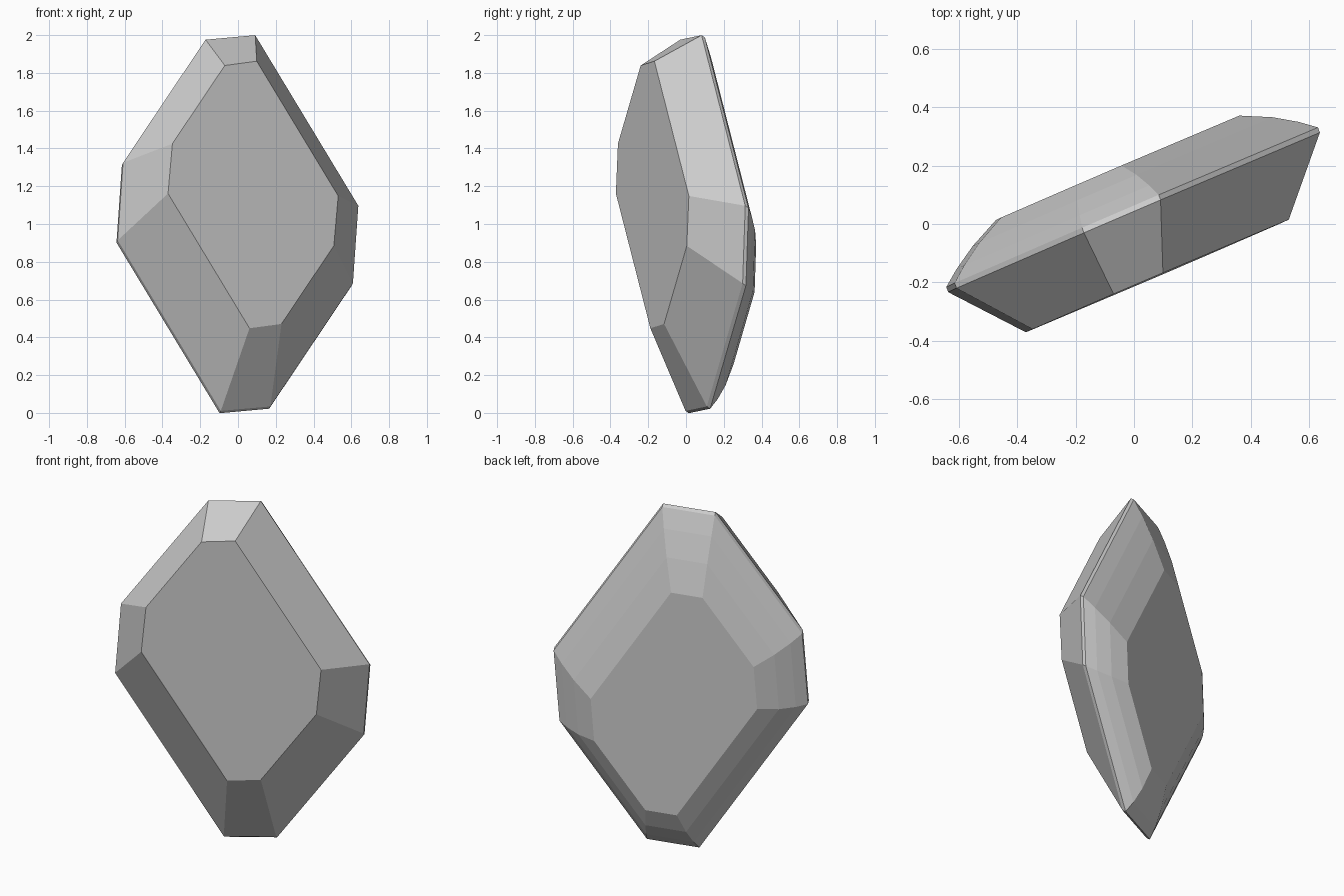
import bpy, bmesh
from mathutils import Vector

if "Cube" in bpy.data.objects:
    bpy.data.objects.remove(bpy.data.objects["Cube"])

# Skewed gem frame: girdle centre, long half-axis, short half-axis, crown axis
C = Vector((0.0, 0.04, 1.005))
U = Vector((0.39, 0.165, -0.645))
V = Vector((0.364, 0.158, 0.543))
W = Vector((0.08, -0.218, 0.15))

GIRDLE = (1.0, 0.7, 1.0, 0.6)          # half length, its edge, half width, its edge
TABLE = (0.74, 0.553, 0.645, 0.381)
CULET = (0.698, 0.518, 0.591, 0.351)


def mix(p, q, t):
    return tuple(i + (j - i) * t for i, j in zip(p, q))


def ring(bm, size, h):
    """Rectangle with cut corners at height h along the gem axis."""
    a, ea, b, eb = size
    pts = [(a, -eb), (a, eb), (ea, b), (-ea, b),
           (-a, eb), (-a, -eb), (-ea, -b), (ea, -b)]
    return [bm.verts.new(C + U * x + V * y + W * h) for x, y in pts]


bm = bmesh.new()
# Table, girdle band, then the stepped pavilion down to the flat culet
rings = [ring(bm, TABLE, 1.0), ring(bm, GIRDLE, 0.0)]
for inset, drop in ((0, 0), (0.23, 0.3), (0.56, 0.65), (1, 1)):
    rings.append(ring(bm, mix(GIRDLE, CULET, inset), -0.08 - 0.62 * drop))

for r0, r1 in zip(rings, rings[1:]):
    for i in range(8):
        j = (i + 1) % 8
        bm.faces.new((r0[i], r0[j], r1[j], r1[i]))
bm.faces.new(rings[0])
bm.faces.new(rings[-1])
bmesh.ops.recalc_face_normals(bm, faces=bm.faces)

mesh = bpy.data.meshes.new("gemstone")
bm.to_mesh(mesh)
bm.free()
bpy.context.collection.objects.link(bpy.data.objects.new("gemstone", mesh))
